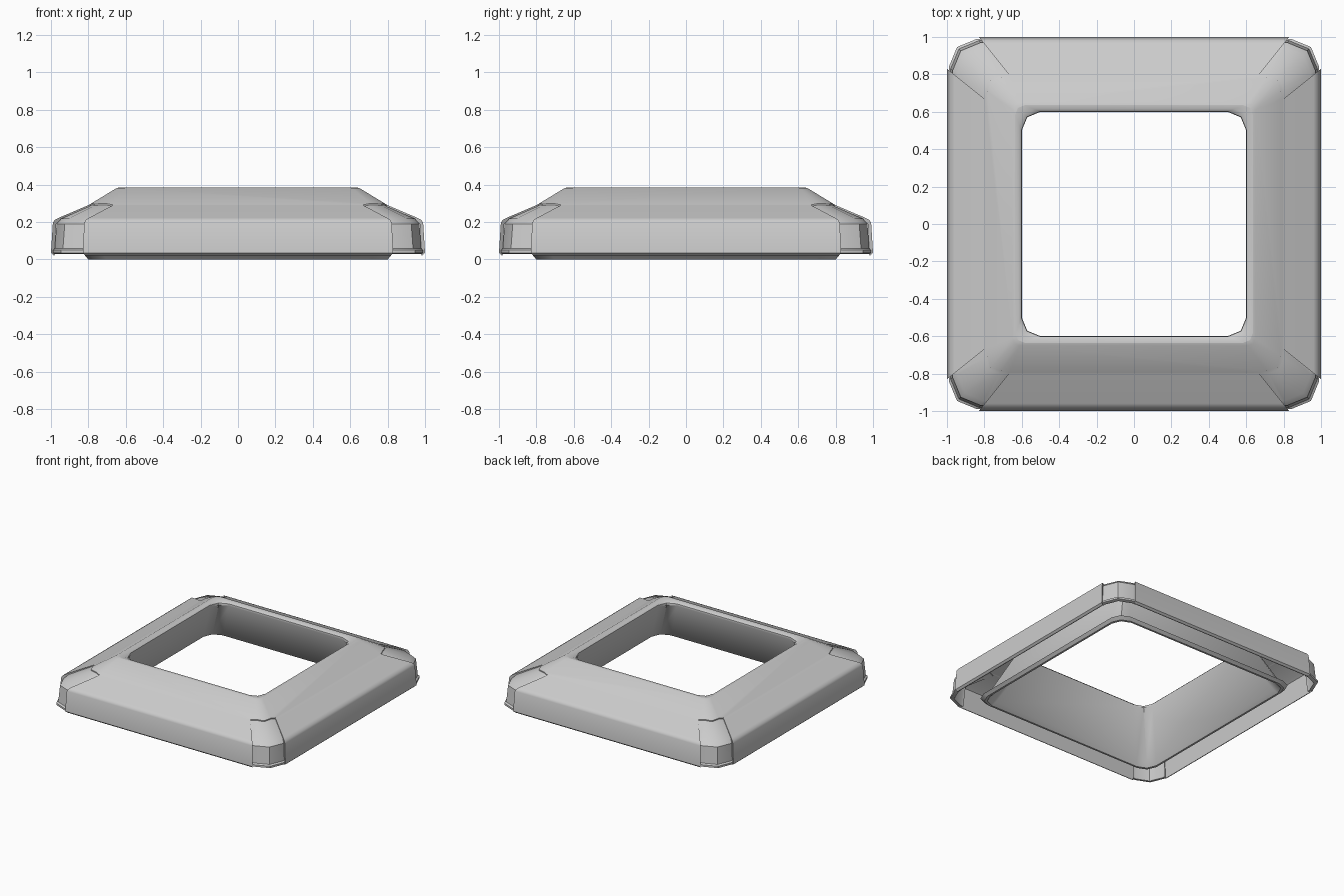
import bpy, bmesh, math
from mathutils import Vector

if "Cube" in bpy.data.objects:
    bpy.data.objects.remove(bpy.data.objects["Cube"])


def finish(name, bm):
    bmesh.ops.recalc_face_normals(bm, faces=bm.faces)
    me = bpy.data.meshes.new(name)
    bm.to_mesh(me)
    bm.free()
    ob = bpy.data.objects.new(name, me)
    bpy.context.collection.objects.link(ob)
    return ob


def ring(name, profile):
    """Sweep a closed profile of (half size, z, corner radius) round a square."""
    bm = bmesh.new()
    loops = []
    for half, z, rad in profile:
        loop = []
        for q in range(4):
            for s in range(3):
                a = math.pi / 4 * s
                x = half - rad + rad * math.cos(a)
                y = half - rad + rad * math.sin(a)
                for _ in range(q):
                    x, y = -y, x
                loop.append(bm.verts.new((x, y, z)))
        loops.append(loop)
    for i, a in enumerate(loops):
        b = loops[(i + 1) % len(loops)]
        for j in range(12):
            k = (j + 1) % 12
            bm.faces.new((a[j], a[k], b[k], b[j]))
    return finish(name, bm)


def corner_prisms(name, plan):
    """Upright prism over each corner from one plan outline."""
    bm = bmesh.new()
    for q in range(4):
        pts = []
        for x, y in plan:
            for _ in range(q):
                x, y = -y, x
            pts.append((x, y))
        f = bm.faces.new([bm.verts.new((x, y, -0.1)) for x, y in pts])
        top = bmesh.ops.extrude_face_region(bm, geom=[f])["geom"]
        bmesh.ops.translate(bm, vec=Vector((0, 0, 0.7)),
                            verts=[v for v in top if isinstance(v, bmesh.types.BMVert)])
    ob = finish(name, bm)
    ob.hide_render = True
    return ob


def apply_boolean(ob, cutter, op):
    m = ob.modifiers.new("cut", "BOOLEAN")
    m.operation = op
    m.solver = "EXACT"
    m.object = cutter
    bpy.context.view_layer.objects.active = ob
    bpy.ops.object.modifier_apply(modifier=m.name)


# outer shell: skirt and sloped top
shell = ring("side_panels", [
    (0.985, 0.022, 0.165), (1.0, 0.035, 0.17), (0.99, 0.195, 0.165), (0.982, 0.21, 0.16),
    (0.96, 0.222, 0.15), (0.80, 0.29, 0.08), (0.65, 0.381, 0.04), (0.635, 0.385, 0.05),
    (0.635, 0.365, 0.05), (0.79, 0.272, 0.08), (0.95, 0.205, 0.14), (0.972, 0.19, 0.15),
    (0.98, 0.022, 0.16)])

# recessed corner caps, with a small lip at the foot
caps = ring("corner_caps", [
    (0.98, 0.03, 0.15), (0.99, 0.035, 0.15), (0.99, 0.05, 0.15), (0.98, 0.058, 0.15),
    (0.97, 0.19, 0.15), (0.945, 0.218, 0.14), (0.80, 0.282, 0.08), (0.65, 0.373, 0.04),
    (0.65, 0.355, 0.04), (0.79, 0.264, 0.08), (0.94, 0.2, 0.13), (0.955, 0.185, 0.14),
    (0.967, 0.03, 0.14)])

# notched outline separating panels and caps
plan = [(1.0, 0.83), (1.2, 0.98), (1.2, 1.2), (0.98, 1.2), (0.83, 1.0),
        (0.667, 0.797), (0.766, 0.766), (0.797, 0.667)]
cutter = corner_prisms("corner_cutter", plan)
apply_boolean(shell, cutter, "DIFFERENCE")
apply_boolean(caps, cutter, "INTERSECT")
bpy.data.objects.remove(cutter)

# inner flared wall with rounded top lip and foot rim
wall = ring("inner_flared_wall", [
    (0.635, 0.385, 0.05), (0.615, 0.383, 0.08), (0.602, 0.37, 0.1), (0.60, 0.355, 0.1),
    (0.765, 0.03, 0.1), (0.785, 0.0, 0.1), (0.80, 0.0, 0.1), (0.82, 0.022, 0.1),
    (0.79, 0.03, 0.1), (0.635, 0.345, 0.05)])

# smooth shading with sharp creases
for ob in (shell, caps, wall):
    bpy.ops.object.select_all(action="DESELECT")
    ob.select_set(True)
    bpy.context.view_layer.objects.active = ob
    bpy.ops.object.shade_smooth_by_angle(angle=math.radians(35))
